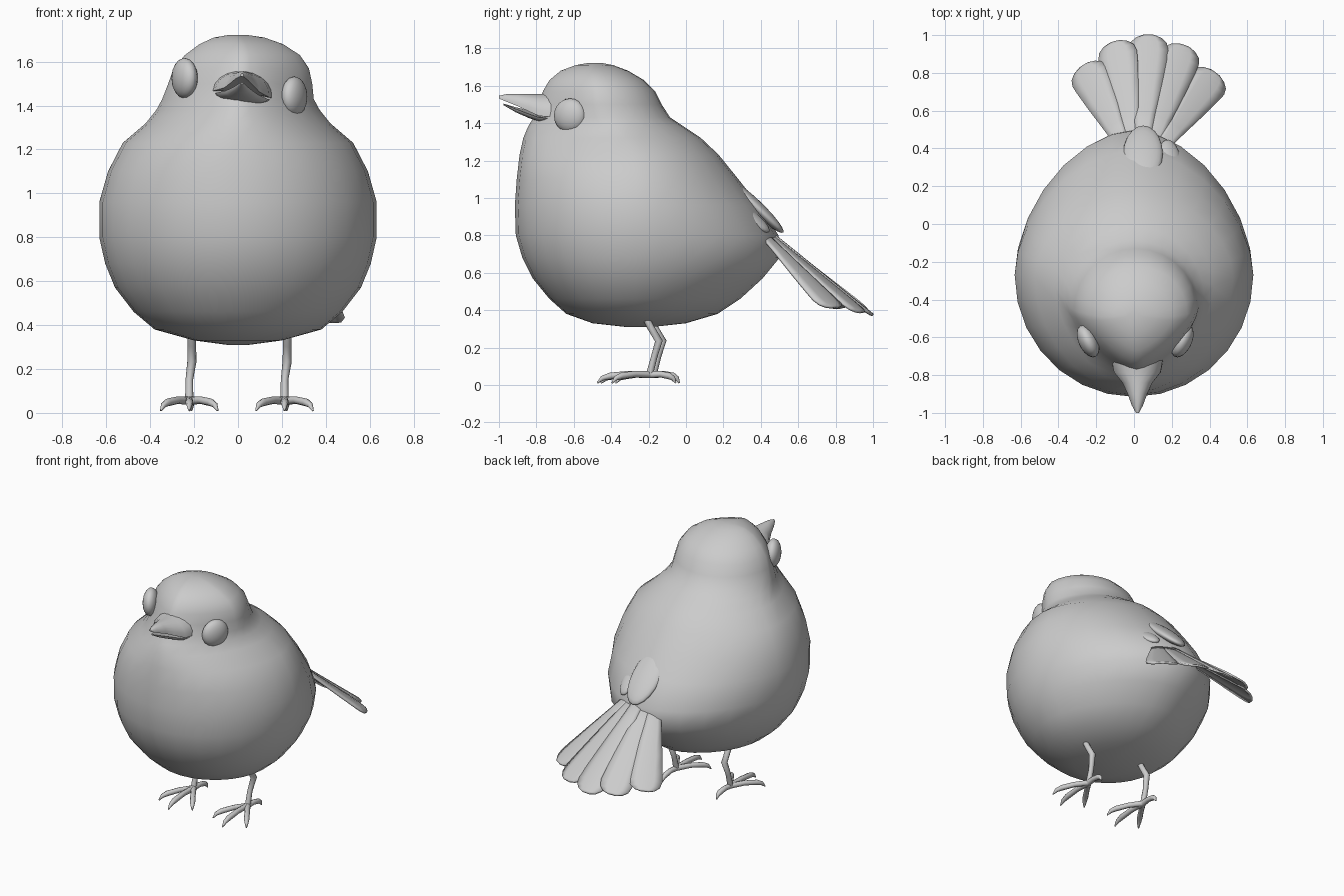
import bpy, bmesh, math
from mathutils import Vector, Matrix

if "Cube" in bpy.data.objects:
    bpy.data.objects.remove(bpy.data.objects["Cube"])


def finish(name, bm, angle=None):
    bmesh.ops.recalc_face_normals(bm, faces=bm.faces[:])
    me = bpy.data.meshes.new(name)
    bm.to_mesh(me)
    bm.free()
    ob = bpy.data.objects.new(name, me)
    bpy.context.collection.objects.link(ob)
    for p in me.polygons:
        p.use_smooth = True
    if angle:
        bpy.context.view_layer.objects.active = ob
        ob.select_set(True)
        bpy.ops.object.shade_smooth_by_angle(angle=math.radians(angle))
        ob.select_set(False)
    return ob


def loft(name, rings, angle=None):
    """Skin a list of equal-length closed rings and cap both ends."""
    bm = bmesh.new()
    vs = [[bm.verts.new(p) for p in r] for r in rings]
    n = len(vs[0])
    for a, b in zip(vs, vs[1:]):
        for i in range(n):
            j = (i + 1) % n
            bm.faces.new((a[i], a[j], b[j], b[i]))
    bm.faces.new(vs[0])
    bm.faces.new(vs[-1])
    return finish(name, bm, angle)


def ellipsoid(name, loc, radii, normal, along):
    """Ellipsoid with its x axis on 'along' and thin z axis on 'normal'."""
    x = Vector(along).normalized()
    y = Vector(normal).cross(x).normalized()
    z = x.cross(y)
    m = Matrix((x, y, z)).transposed().to_4x4()
    bm = bmesh.new()
    bmesh.ops.create_uvsphere(bm, u_segments=20, v_segments=12, radius=1)
    bm.transform(Matrix.Translation(loc) @ m @ Matrix.Diagonal((*radii, 1)))
    return finish(name, bm)


def spow(v, p):
    return math.copysign(abs(v) ** p, v)


# Body and head: z, half width, front y, back y, centre x
profile = [
    (.31, .05, -.32, -.18, 0), (.33, .20, -.50, .00, 0), (.38, .38, -.64, .17, 0),
    (.46, .475, -.73, .29, 0), (.57, .56, -.82, .41, 0), (.68, .605, -.875, .50, 0),
    (.80, .632, -.91, .495, 0), (.96, .632, -.915, .39, 0), (1.10, .592, -.905, .28, 0),
    (1.23, .525, -.89, .175, 0), (1.32, .42, -.87, .08, 0), (1.38, .372, -.845, -.01, 0),
    (1.43, .345, -.815, -.085, 0), (1.50, .328, -.785, -.13, .01),
    (1.57, .308, -.765, -.165, .015), (1.63, .262, -.73, -.225, .02),
    (1.68, .19, -.67, -.31, .015), (1.71, .115, -.59, -.39, .005), (1.722, .04, -.52, -.45, 0)]
rings = []
for z, hw, yf, yb, cx in profile:
    k = min(1, max(0, (z - 1.2) / .25))
    low = min(1, max(0, (z - .31) / .15))
    yc = (-.27 * (1 - k) + (yf + yb) / 2 * k) if low > 0 else -.25
    ring = []
    for i in range(28):
        a = math.tau * i / 28
        c, s = math.cos(a), math.sin(a)
        p = 1 + (.4 * k if s < 0 else .12 * (1 - k))
        y = yc + spow(s, p) * ((yc - yf) if s < 0 else (yb - yc))
        ring.append((cx + hw * spow(c, p), y, z))
    rings.append(ring)
loft("body", rings)

# Eyes, on a slightly rolled head
for name, s, x, z in (("right_eye", 1, .256, 1.44), ("left_eye", -1, -.243, 1.525)):
    ellipsoid(name, (x, -.62, z), (.092, .092, .05), (s * .9, -.42, -s * .1), (0, 0, 1))


# Beak: two half-elliptic tapering lofts; stations are y, gape z, half width, height
def beak(name, stations):
    roll = Matrix.Rotation(math.radians(7), 3, 'Y')
    out = []
    for y, z, w, h in stations:
        pts = [Vector((w * math.cos(a), 0, h * math.sin(a)))
               for a in (math.pi * i / 10 for i in range(11))]
        pts.append(Vector((0, 0, h * .1)))
        out.append([roll @ p + Vector((.018, y, z)) for p in pts])
    loft(name, out, 50)


beak("upper_beak", [(-.72, 1.45, .137, .11), (-.785, 1.453, .125, .102), (-.84, 1.472, .08, .084),
                    (-.90, 1.497, .052, .06), (-.96, 1.518, .03, .037), (-1.0, 1.532, .008, .014)])
beak("lower_beak", [(-.72, 1.442, .13, -.03), (-.785, 1.444, .118, -.032), (-.84, 1.458, .076, -.03),
                    (-.91, 1.48, .038, -.022), (-.975, 1.503, .008, -.008)])


# Tail: five rounded blades fanned over an arch
def feather(name, root, tip, normal, width):
    root, tip, n = Vector(root), Vector(tip), Vector(normal).normalized()
    d = tip - root
    w = d.cross(n).normalized()
    n = w.cross(d).normalized()
    bm = bmesh.new()
    rows = []
    for t, f in ((0, .28), (.3, .52), (.6, .8), (.8, .96), (.88, 1), (.94, .9), (.98, .62), (1, .25)):
        rows.append([bm.verts.new(root + d * t + w * (u * f * width) - n * (.012 * u * u * f))
                     for u in (-1, -.5, 0, .5, 1)])
    for a, b in zip(rows, rows[1:]):
        for i in range(4):
            bm.faces.new((a[i], a[i + 1], b[i + 1], b[i]))
    ob = finish(name, bm, 40)
    mod = ob.modifiers.new("thickness", 'SOLIDIFY')
    mod.thickness = .012
    mod.offset = 0


tips = [(-.265, .84, .415), (-.10, .965, .395), (.08, 1.0, .375), (.265, .945, .39), (.43, .80, .415)]
for i, tip in enumerate(tips):
    k = i - 2
    root = (.045 + .045 * k, .40 - .005 * abs(k), .86 - .012 * abs(k))
    feather(f"tail_feather_{i + 1}", root, tip, (.24 * k, .62, .7), .105)

# Rump coverts overlapping the tail root
for i, (a, b, w, t) in enumerate([((.045, .22, 1.10), (.05, .52, .815), .105, .035),
                                  ((-.13, .26, .97), (-.09, .455, .81), .06, .03),
                                  ((.20, .25, .97), (.18, .445, .82), .06, .03)]):
    a, b = Vector(a), Vector(b)
    nx = (0, -.35, .35)[i]
    ellipsoid(f"rump_covert_{i + 1}", (a + b) / 2, ((b - a).length / 2, w, t), (nx, .65, .7), b - a)


# Legs and toes: tapered tubes
def tube(name, pts, r):
    cu = bpy.data.curves.new(name, 'CURVE')
    cu.dimensions = '3D'
    cu.bevel_depth = r
    cu.bevel_resolution = 2
    cu.use_fill_caps = True
    sp = cu.splines.new('POLY')
    sp.points.add(len(pts) - 1)
    for q, (x, y, z, f) in zip(sp.points, pts):
        q.co = (x, y, z, 1)
        q.radius = f
    sp.use_smooth = True
    bpy.context.collection.objects.link(bpy.data.objects.new(name, cu))


for side, x, oy in (("left", -.222, .01), ("right", .212, -.01)):
    top = x + .012
    tube(f"{side}_leg", [(top, -.21 + oy, .37, 1), (top, -.18 + oy, .31, 1), (top, -.135 + oy, .235, 1.1),
                         (x, -.16 + oy, .15, .9), (x, -.185 + oy, .055, 1)], .019)
    for j, (dx, dy) in enumerate([(0, -.28), (-.13, -.2), (.13, -.2), (.01, .14)]):
        y = -.185 + oy
        tube(f"{side}_toe_{j + 1}",
             [(x, y, .055, 1), (x + dx * .4, y + dy * .4, .058, .9), (x + dx * .75, y + dy * .75, .048, .95),
              (x + dx * .9, y + dy * .9, .036, .7), (x + dx, y + dy, .01, .2)], .019)
